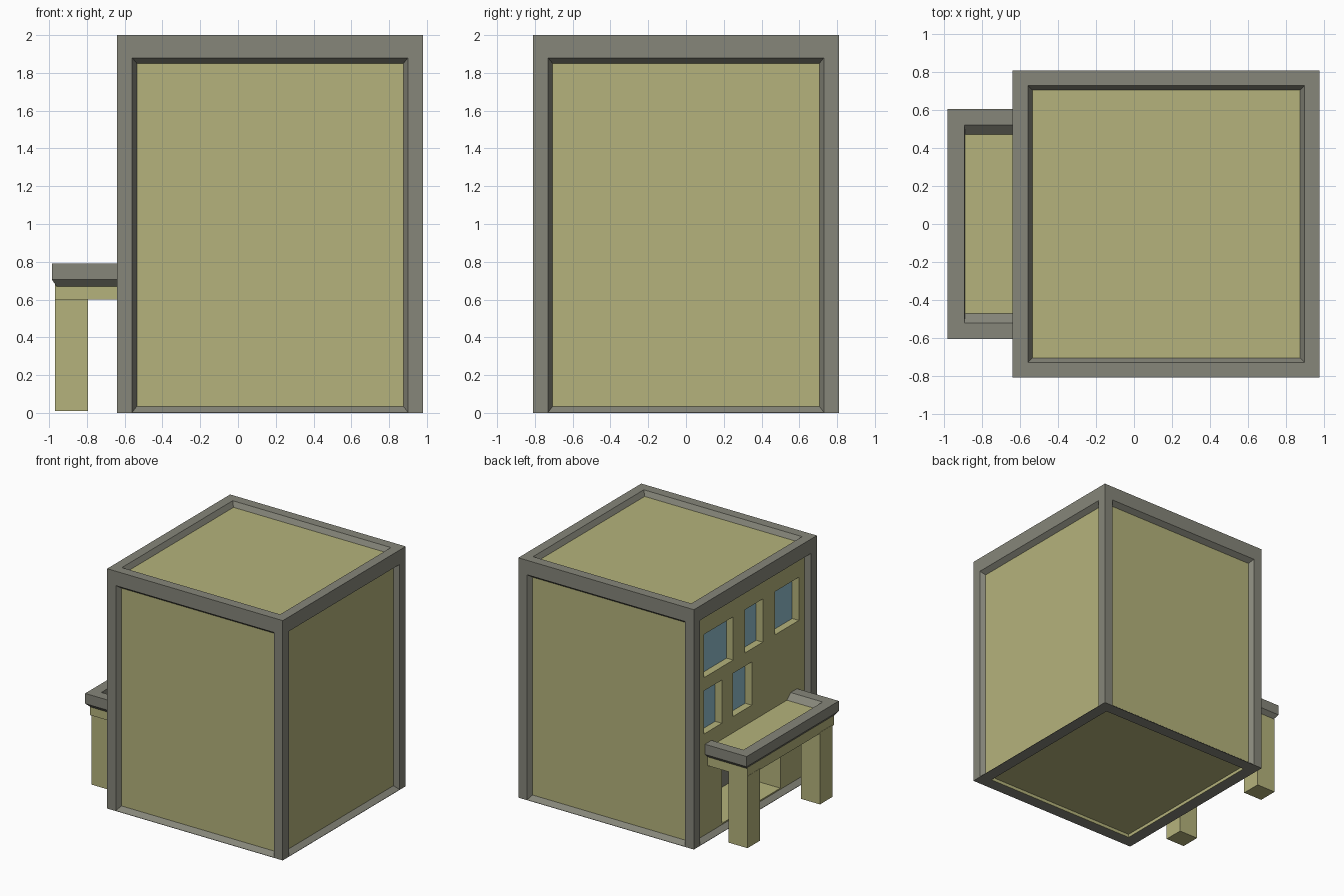
import bpy, bmesh

if "Cube" in bpy.data.objects:
    bpy.data.objects.remove(bpy.data.objects["Cube"])


def material(name, rgb):
    m = bpy.data.materials.new(name)
    m.diffuse_color = (*rgb, 1)
    m.use_nodes = True
    m.node_tree.nodes["Principled BSDF"].inputs["Base Color"].default_value = m.diffuse_color
    return m


WALL = material("wall_yellow", (0.46, 0.45, 0.20))
TRIM = material("trim_grey", (0.24, 0.24, 0.195))
GLASS = material("glass_blue", (0.28, 0.51, 0.60))


def finish(name, bm, mat):
    bmesh.ops.remove_doubles(bm, verts=bm.verts, dist=1e-5)
    bmesh.ops.recalc_face_normals(bm, faces=bm.faces)
    me = bpy.data.meshes.new(name)
    bm.to_mesh(me)
    bm.free()
    ob = bpy.data.objects.new(name, me)
    if mat:
        me.materials.append(mat)
    bpy.context.collection.objects.link(ob)
    return ob


def add_box(bm, x0, x1, y0, y1, z0, z1):
    vs = bmesh.ops.create_cube(bm, size=1)["verts"]
    for v in vs:
        v.co = (x1 if v.co.x > 0 else x0, y1 if v.co.y > 0 else y0, z1 if v.co.z > 0 else z0)


def boxes(name, mat, *bounds):
    bm = bmesh.new()
    for b in bounds:
        add_box(bm, *b)
    return finish(name, bm, mat)


def band(bm, r0, r1):
    """Four quads joining two rectangular loops of points."""
    a, b = [[bm.verts.new(p) for p in r] for r in (r0, r1)]
    for i in range(4):
        j = (i + 1) % 4
        bm.faces.new((a[i], a[j], b[j], b[i]))


def rect(place, u0, u1, v0, v1, d=0):
    return [place(u, v, d) for u, v in ((u0, v0), (u1, v0), (u1, v1), (u0, v1))]


# Grey corner frame: flat border plus sloped reveal on every face
CX, R, H, D = 0.17, 0.81, 2.0, 0.05
bm = bmesh.new()
sides = [lambda u, v, d: (CX + u, -R + d, v), lambda u, v, d: (CX + u, R - d, v),
         lambda u, v, d: (CX - R + d, u, v), lambda u, v, d: (CX + R - d, u, v)]
for f in sides:
    opening = rect(f, -0.73, 0.73, 0.003, 1.88)
    band(bm, rect(f, -R, R, 0, H), opening)
    band(bm, opening, rect(f, -0.70, 0.70, 0.042, 1.843, D))
top = lambda u, v, d: (CX + u, v, H - d)
bottom = lambda u, v, d: (CX + u, v, d)
band(bm, rect(top, -R, R, -R, R), rect(top, -0.73, 0.73, -0.73, 0.73))
band(bm, rect(top, -0.73, 0.73, -0.73, 0.73), rect(top, -0.70, 0.70, -0.70, 0.70, D))
band(bm, rect(bottom, -R, R, -R, R), rect(bottom, -0.71, 0.71, -0.71, 0.71))
finish("building_frame", bm, TRIM)

# Yellow building body, later cut by windows, doorway and underside recess
W = R - 0.04
WX = CX - W
body = boxes("building_body", WALL, (WX, CX + W, -W, W, 0.003, 1.96))
windows = [(0.235, 0.62, 1.35, 1.71), (-0.155, 0.08, 1.35, 1.71), (-0.63, -0.315, 1.35, 1.71),
           (0.385, 0.62, 0.88, 1.24), (-0.01, 0.235, 0.88, 1.24)]
GX, DX = WX + 0.065, -0.22
cutter = boxes("cutter", None,
               *[(WX - 0.1, GX, *w) for w in windows],
               (WX - 0.1, DX, -0.385, 0.385, 0.045, 0.60),
               (CX - 0.71, CX + 0.71, -0.71, 0.71, -0.1, 0.03))
cutter.hide_render = True
mod = body.modifiers.new("openings", "BOOLEAN")
mod.object, mod.solver = cutter, "EXACT"
bpy.context.view_layer.objects.active = body
bpy.ops.object.modifier_apply(modifier=mod.name)
bpy.data.objects.remove(cutter)

# Glass panes and the door at the back of the porch recess
boxes("window_panes", GLASS, *[(GX - 0.004, GX + 0.01, *w) for w in windows])
boxes("door", TRIM, (DX - 0.01, DX + 0.01, -0.385, 0.385, 0.045, 0.60))

# Porch canopy slab and its two posts
boxes("canopy_slab", WALL, (-0.968, WX + 0.01, -0.57, 0.575, 0.60, 0.745))
boxes("porch_posts", WALL, (-0.97, -0.795, 0.41, 0.575, 0.01, 0.61),
      (-0.97, -0.795, -0.545, -0.38, 0.01, 0.61))

# Canopy trim: profile (x inset, y inset, z) swept round three sides
profile = [(0, 0, 0.79), (0, 0, 0.705), (0.025, 0.035, 0.67), (0.095, 0.14, 0.67),
           (0.095, 0.14, 0.74), (0.09, 0.085, 0.79)]
bm = bmesh.new()
loops = []
for wall_end, s in ((True, 1), (False, 1), (False, -1), (True, -1)):
    loops.append([bm.verts.new((WX if wall_end else -0.985 + ix, s * (0.607 - iy), z))
                  for ix, iy, z in profile])
for a, b in zip(loops, loops[1:]):
    for i in range(len(profile)):
        j = (i + 1) % len(profile)
        bm.faces.new((a[i], a[j], b[j], b[i]))
bm.faces.new(loops[0])
bm.faces.new(loops[-1])
finish("canopy_trim", bm, TRIM)
